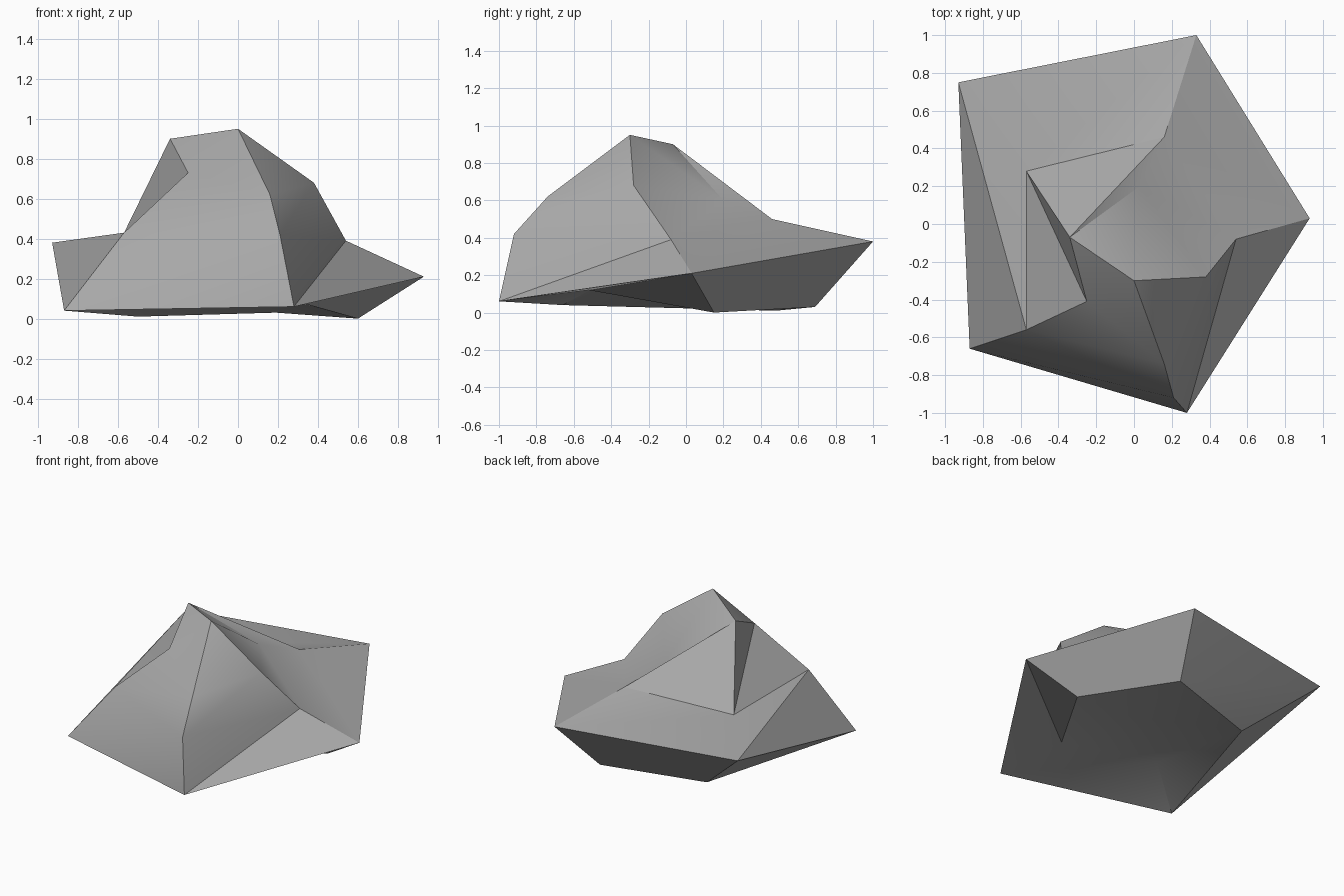
import bpy
import bmesh
import math

if "Cube" in bpy.data.objects:
    bpy.data.objects.remove(bpy.data.objects["Cube"], do_unlink=True)

# Plain grey canvas
canvas = bpy.data.materials.new("grey_canvas")
canvas.use_nodes = True
GREY = (0.4, 0.4, 0.4, 1)
canvas.diffuse_color = GREY
canvas.node_tree.nodes["Principled BSDF"].inputs["Base Color"].default_value = GREY

# Each ridge runs from the peak to a corner, then tucks under to the base
PEAK = (0, -0.3, 0.95)
BASE_CENTRE = (0, 0, 0.14)
RIDGES = [
    [(-0.34, -0.07, 0.9), (-0.57, 0.28, 0.43), (-0.93, 0.75, 0.38), (-0.5, 0.48, 0.01)],
    [(-0.25, -0.41, 0.73), (-0.57, -0.56, 0.43), (-0.87, -0.66, 0.04), (-0.53, -0.4, 0.18)],
    [(0.16, -0.74, 0.62), (0.21, -0.92, 0.42), (0.28, -1, 0.06), (0.17, -0.52, 0.12)],
    [(0.38, -0.28, 0.68), (0.54, -0.08, 0.39), (0.93, 0.03, 0.21), (0.6, 0.15, 0)],
    [(0.03, 0.2, 0.6), (0.16, 0.46, 0.5), (0.33, 1, 0.38), (0.19, 0.69, 0.03)],
]

bm = bmesh.new()
peak = bm.verts.new(PEAK)
centre = bm.verts.new(BASE_CENTRE)
ridges = [[bm.verts.new(p) for p in ridge] for ridge in RIDGES]

# Stretch triangulated panels between neighbouring ridges
for i, ridge in enumerate(ridges):
    following = ridges[(i + 1) % len(ridges)]
    bm.faces.new((peak, ridge[0], following[0]))
    for (a, b), (c, d) in zip(zip(ridge, ridge[1:]), zip(following, following[1:])):
        bm.faces.new((a, b, c))
        bm.faces.new((c, b, d))
    bm.faces.new((ridge[-1], centre, following[-1]))
bmesh.ops.recalc_face_normals(bm, faces=bm.faces)

mesh = bpy.data.meshes.new("tent_shell")
bm.to_mesh(mesh)
bm.free()
mesh.materials.append(canvas)
tent = bpy.data.objects.new("tent_shell", mesh)
bpy.context.collection.objects.link(tent)

# Soft panels with crisp ridges
bpy.ops.object.select_all(action="DESELECT")
tent.select_set(True)
bpy.context.view_layer.objects.active = tent
bpy.ops.object.shade_smooth_by_angle(angle=math.radians(30))
